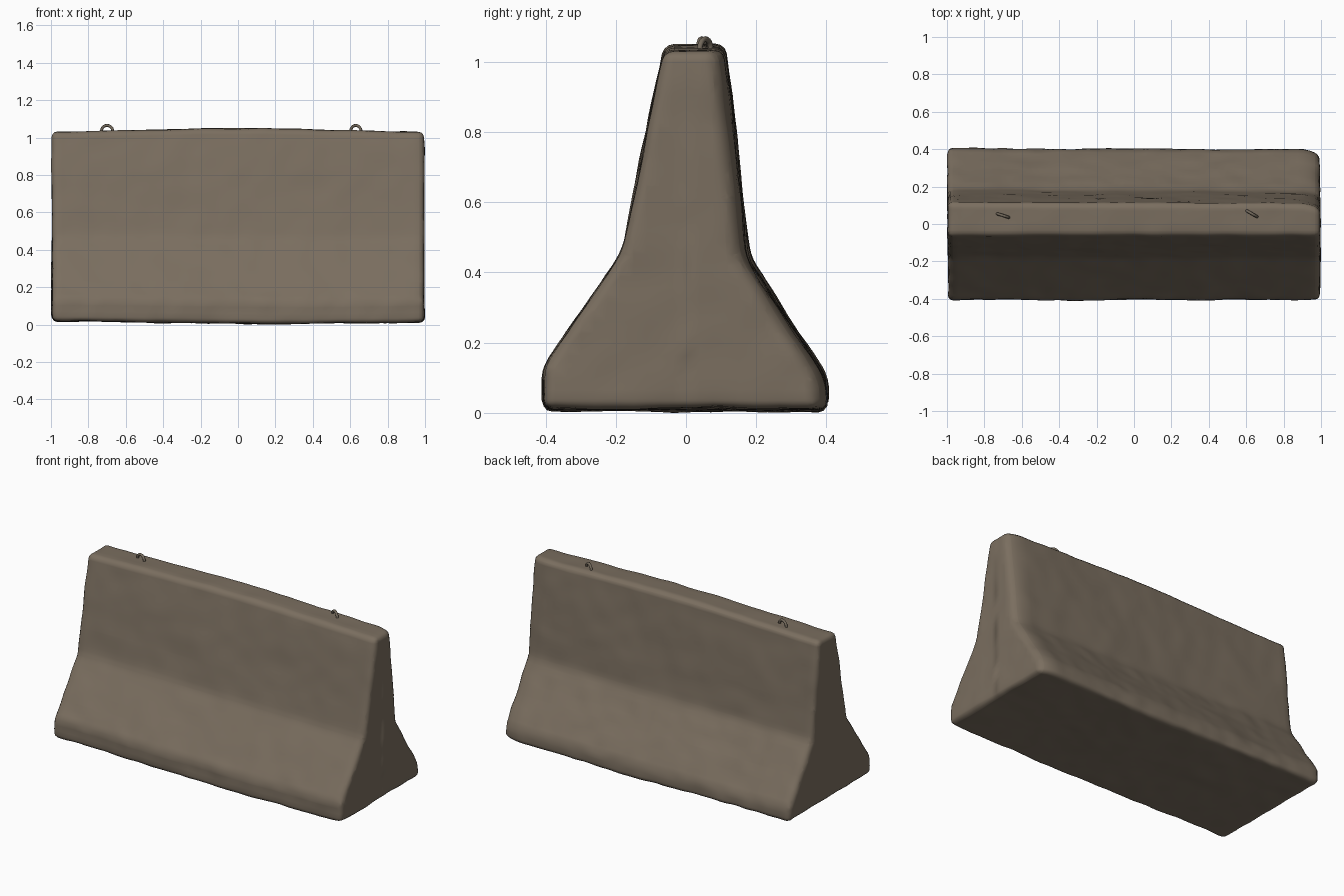
import bpy, bmesh, math
from mathutils import Vector, Matrix, noise

cube = bpy.data.objects.get("Cube")
if cube:
    bpy.data.objects.remove(cube, do_unlink=True)


def make_material(name, colour):
    mat = bpy.data.materials.new(name)
    mat.use_nodes = True
    mat.diffuse_color = colour
    bsdf = mat.node_tree.nodes["Principled BSDF"]
    bsdf.inputs["Base Color"].default_value = colour
    bsdf.inputs["Roughness"].default_value = 0.9
    return mat


def finish(bm, name, mat, angle):
    mesh = bpy.data.meshes.new(name)
    bm.to_mesh(mesh)
    bm.free()
    obj = bpy.data.objects.new(name, mesh)
    bpy.context.collection.objects.link(obj)
    mesh.materials.append(mat)
    bpy.ops.object.select_all(action='DESELECT')
    obj.select_set(True)
    bpy.context.view_layer.objects.active = obj
    bpy.ops.object.shade_smooth_by_angle(angle=math.radians(angle))
    return obj


concrete = make_material("weathered concrete", (0.195, 0.156, 0.115, 1))
steel = make_material("dull steel", (0.17, 0.14, 0.105, 1))

# Concrete barrier: extruded flared profile (y, z) with rounded edges
profile = [(-0.408, 0.012), (-0.405, 0.13), (-0.18, 0.46), (-0.062, 1.04),
           (0.115, 1.04), (0.162, 0.62), (0.182, 0.44), (0.4, 0.1), (0.408, 0.012)]
bm = bmesh.new()
base = bm.faces.new([bm.verts.new((-0.995, y, z)) for y, z in profile])
side = bmesh.ops.extrude_face_region(bm, geom=[base])
for v in side["geom"]:
    if isinstance(v, bmesh.types.BMVert):
        v.co.x = 0.995
bmesh.ops.recalc_face_normals(bm, faces=bm.faces)
bmesh.ops.bevel(bm, geom=bm.edges[:], offset=0.028, segments=3,
                profile=0.5, affect='EDGES', clamp_overlap=True)


# Slice into a fine grid so the surface can be worn
def slices(axis, low, high, count):
    for i in range(1, count):
        point, normal = Vector(), Vector()
        point[axis] = low + (high - low) * i / count
        normal[axis] = 1
        bmesh.ops.bisect_plane(bm, geom=bm.verts[:] + bm.edges[:] + bm.faces[:],
                               plane_co=point, plane_no=normal, dist=0.0005)


slices(0, -1, 1, 64)
slices(1, -0.41, 0.41, 22)
slices(2, 0, 1.04, 32)
bm.normal_update()

# Worn, lumpy surface with a slightly arched top and sagging base
for v in bm.verts:
    p = v.co.copy()
    wear = 0.006 * noise.noise(p * 3) + 0.004 * noise.noise(p * 9 + Vector((5, 2, 7)))
    if p.z < 0.2 or p.y > 0.2:
        wear += 0.003 * noise.noise(p * 14)
    v.co += v.normal * wear
    v.co.z += 0.009 * math.cos(p.x * 2.6) * p.z - 0.007 * math.cos((p.x - 0.25) * 2.4) * (1 - p.z)
    if p.y > 0:
        v.co.y -= 0.008 * (p.x + 1) / 2
        if p.x > 0.88:
            v.co.y -= 0.03 * ((p.x - 0.88) / 0.12) ** 2
    v.co.x = max(-1, min(1, v.co.x))
lowest = min(v.co.z for v in bm.verts)
for v in bm.verts:
    v.co.z -= lowest * max(0, 1 - v.co.z)
finish(bm, "concrete_barrier", concrete, 50)


# Lifting loops: bent bar swept along an arch
def lifting_loop(name, x, y, turn):
    bm = bmesh.new()
    path = [Vector((-0.032, 0, -0.05))]
    path += [Vector((-0.032 * math.cos(a), 0, 0.032 * math.sin(a)))
             for a in (math.pi * i / 12 for i in range(13))]
    path.append(Vector((0.032, 0, -0.05)))
    rings = []
    for i, p in enumerate(path):
        t = (path[min(i + 1, len(path) - 1)] - path[max(i - 1, 0)]).normalized()
        across = t.cross(Vector((0, 1, 0)))
        rings.append([bm.verts.new(p + 0.008 * (across * math.cos(a) + Vector((0, math.sin(a), 0))))
                      for a in (math.tau * k / 8 for k in range(8))])
    for a, b in zip(rings, rings[1:]):
        for k in range(8):
            bm.faces.new((a[k], a[k - 1], b[k - 1], b[k]))
    bm.faces.new(rings[0])
    bm.faces.new(rings[-1])
    bmesh.ops.recalc_face_normals(bm, faces=bm.faces)
    place = Matrix.Translation((x, y, 1.033)) @ Matrix.Rotation(math.radians(turn), 4, 'Z')
    bmesh.ops.transform(bm, matrix=place, verts=bm.verts)
    finish(bm, name, steel, 50)


lifting_loop("right_lifting_loop", -0.7, 0.045, -18)
lifting_loop("left_lifting_loop", 0.63, 0.055, -30)
